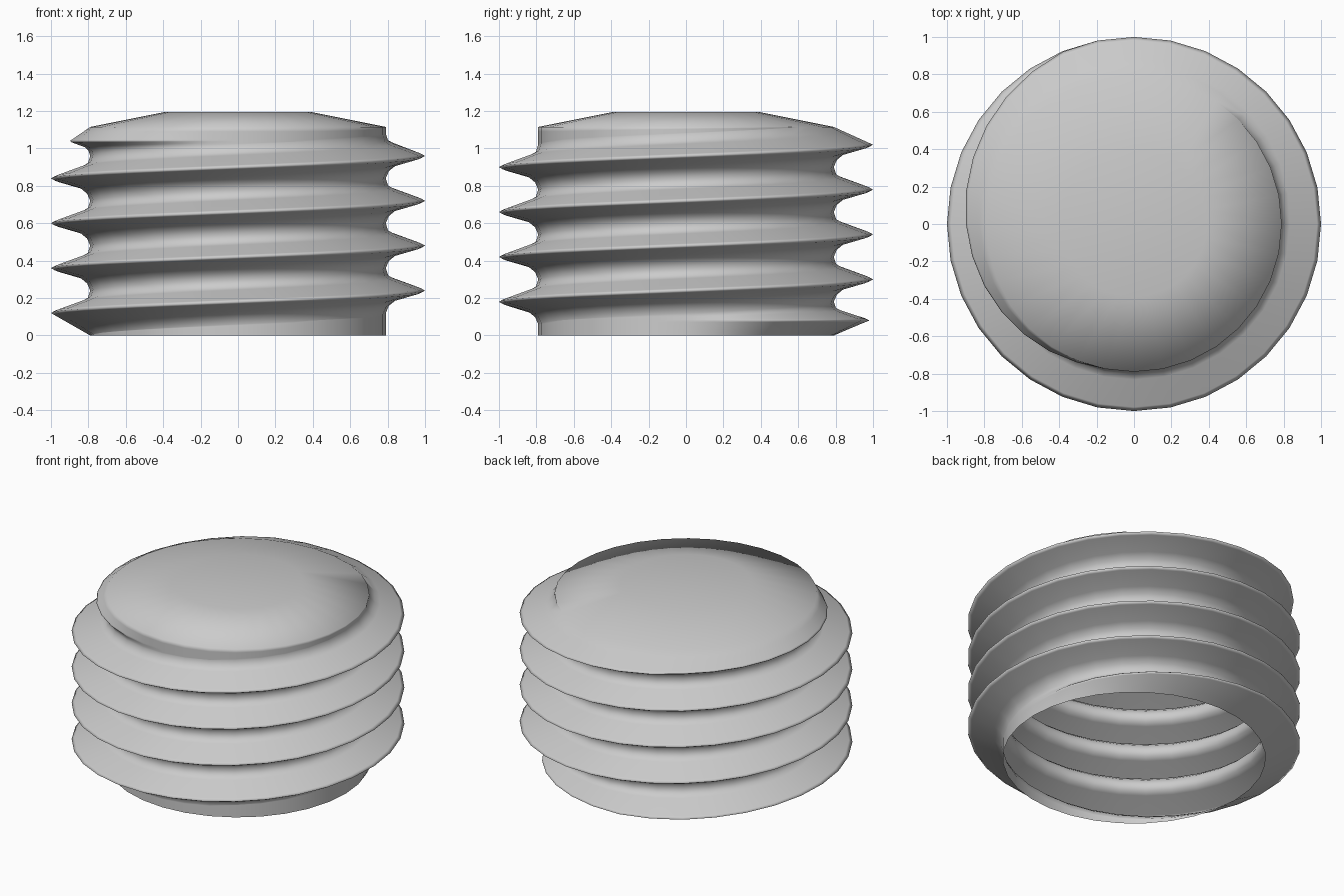
import bpy, bmesh, math

if "Cube" in bpy.data.objects:
    bpy.data.objects.remove(bpy.data.objects["Cube"])

SEG, PITCH = 32, 0.24
ROOT, CREST, TOP = 0.79, 1.0, 1.115


def clamp(v, a, b):
    return max(a, min(b, v))


# flank shape: (fraction from crest to root boundary, thread height fraction)
UPPER = [(0.1, 0.90), (0.54, 0.2), (0.68, 0.06), (1.0, 0.0)]
LOWER = [(0.1, 0.90), (0.42, 0.26), (0.68, 0.08), (1.0, 0.0)]


def column(deg):
    """Thread cross-section (r, z) at a helix angle, from lower to upper root."""
    c = PITCH * deg / 360
    lo, hi = clamp(c - PITCH / 2, 0, TOP), clamp(c + PITCH / 2, 0, TOP)
    tip = clamp(clamp(c, 0.08, 1.04), lo, hi)
    # run-in and run-out of the thread
    h = (CREST - ROOT) * clamp((deg - 5) / 95, 0, 1) * clamp((1695 - deg) / 145, 0, 1)
    straight_lo = clamp((270 - deg) / 90, 0, 1)
    straight_hi = clamp((deg - 1440) / 90, 0, 1)

    def pt(f, s, end, straight):
        s = s + ((1 - f) - s) * straight
        return ROOT + h * s, tip + (end - tip) * f

    pts = [pt(f, s, lo, straight_lo) for f, s in reversed(LOWER)]
    pts.append((ROOT + h, tip))
    pts += [pt(f, s, hi, straight_hi) for f, s in UPPER]
    return pts


bm = bmesh.new()


def vert(r, z, k):
    a = 2 * math.pi * k / SEG
    return bm.verts.new((r * math.cos(a), r * math.sin(a), z))


# helical thread wall, open underneath
cols = []
for k in range(-16, 167):
    cols.append([vert(r, z, k) for r, z in column(360 * k / SEG)])
for a, b in zip(cols, cols[1:]):
    for j in range(len(a) - 1):
        q = (a[j], b[j], b[j + 1], a[j + 1])
        # skip slivers fully collapsed on the ends
        if max(v.co.z for v in q) - min(v.co.z for v in q) > 1e-5:
            bm.faces.new(q)

# sloped crown and flat top
outer = [vert(ROOT, TOP, k) for k in range(SEG)]
inner = [vert(0.39, 1.195, k) for k in range(SEG)]
mid = bm.verts.new((0, 0, 1.195))
for k in range(SEG):
    n = (k + 1) % SEG
    bm.faces.new((outer[k], outer[n], inner[n], inner[k]))
    bm.faces.new((inner[k], inner[n], mid))

bmesh.ops.remove_doubles(bm, verts=bm.verts[:], dist=0.0008)
loose = [v for v in bm.verts if not v.link_faces]
bmesh.ops.delete(bm, geom=loose, context='VERTS')
for f in bm.faces:
    f.smooth = True

me = bpy.data.meshes.new("threaded_cap")
bm.to_mesh(me)
bm.free()
mat = bpy.data.materials.new("light grey")
mat.diffuse_color = (0.6, 0.6, 0.6, 1)
mat.use_nodes = True
mat.node_tree.nodes["Principled BSDF"].inputs["Base Color"].default_value = mat.diffuse_color
me.materials.append(mat)
ob = bpy.data.objects.new("threaded_cap", me)
bpy.context.collection.objects.link(ob)
